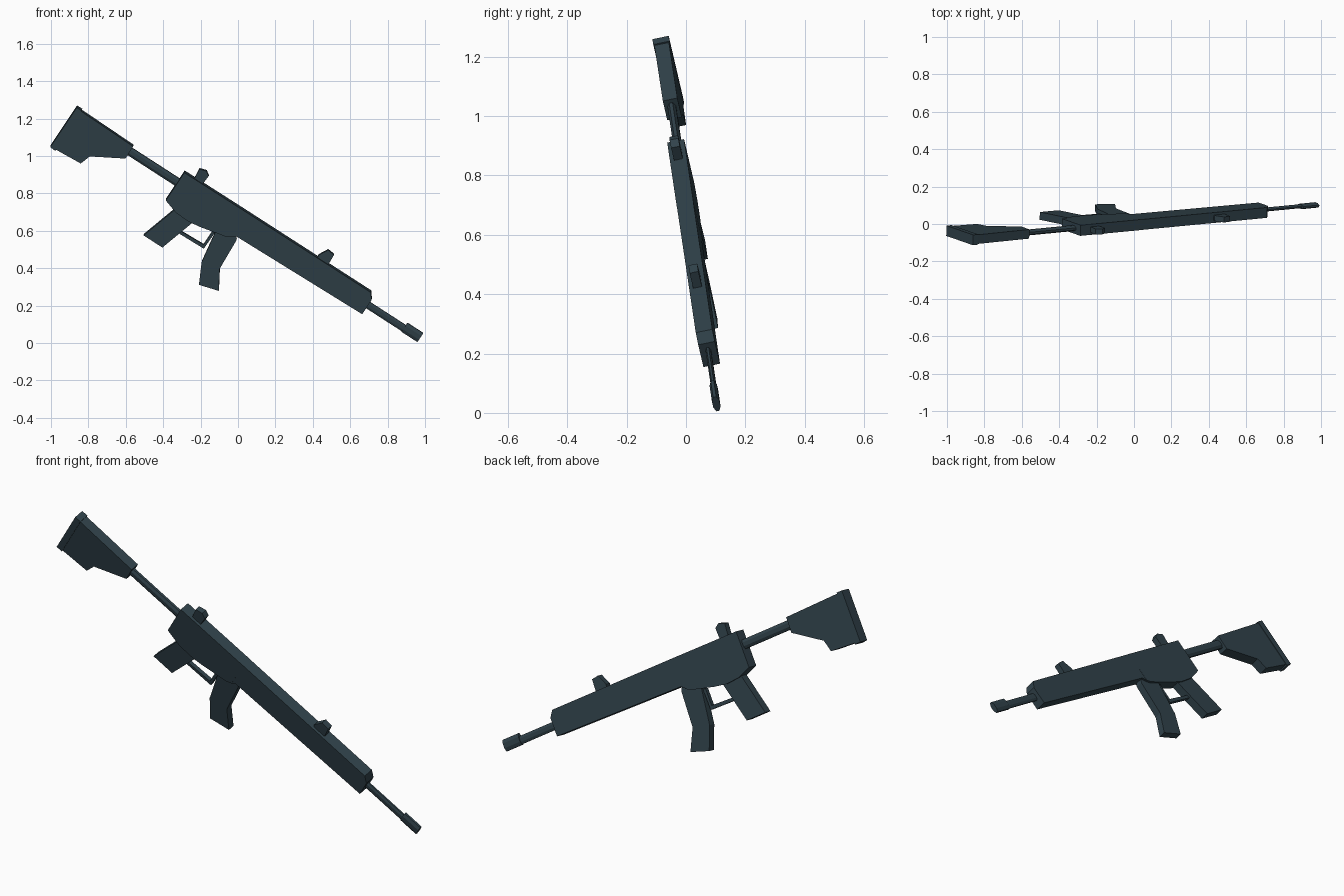
import bpy, bmesh, math
from mathutils import Matrix, Vector

if "Cube" in bpy.data.objects:
    bpy.data.objects.remove(bpy.data.objects["Cube"])

# One flat slate colour for every part
slate = bpy.data.materials.new("dark_slate")
slate.diffuse_color = (0.031, 0.056, 0.071, 1)
slate.use_nodes = True
slate.node_tree.nodes["Principled BSDF"].inputs["Base Color"].default_value = slate.diffuse_color

# Tilted frame: u runs along the barrel, n across the body, w up
u = Vector((0.8375, 0.081, -0.541)).normalized()
n = Vector((0.0367, 0.9785, 0.2035))
n = (n - u * n.dot(u)).normalized()
w = u.cross(n)
frame = Matrix((u, n, w)).transposed().to_4x4()
frame.translation = (0, 0, 0.697)


def finish(bm, name):
    bmesh.ops.recalc_face_normals(bm, faces=bm.faces)
    mesh = bpy.data.meshes.new(name)
    bm.to_mesh(mesh)
    bm.free()
    mesh.materials.append(slate)
    obj = bpy.data.objects.new(name, mesh)
    obj.matrix_world = frame
    bpy.context.collection.objects.link(obj)
    return obj


def plate(name, outline, width):
    """Side profile in (u, w), extruded evenly to both sides."""
    bm = bmesh.new()
    face = bm.faces.new([bm.verts.new((a, -width / 2, b)) for a, b in outline])
    new = bmesh.ops.extrude_face_region(bm, geom=[face])["geom"]
    bmesh.ops.translate(bm, vec=(0, width, 0),
                        verts=[v for v in new if isinstance(v, bmesh.types.BMVert)])
    return finish(bm, name)


def tube(name, start, end, height, width, centre):
    """Eight-sided flattened tube along u."""
    bm = bmesh.new()
    bmesh.ops.create_cone(bm, cap_ends=True, segments=8, radius1=0.5, radius2=0.5, depth=1)
    k = 1 / math.cos(math.pi / 8)
    bm.transform(Matrix.Translation(((start + end) / 2, 0, centre))
                 @ Matrix.Diagonal((end - start, width * k, height * k, 1))
                 @ Matrix.Rotation(math.pi / 2, 4, 'Y')
                 @ Matrix.Rotation(math.pi / 8, 4, 'Z'))
    return finish(bm, name)


# Shoulder stock
plate("butt_plate", [(-1.035, 0.01), (-1.002, 0.01), (-1.002, -0.252), (-1.035, -0.25)], 0.056)
plate("stock", [(-1.003, 0.005), (-0.667, -0.002), (-0.665, -0.08), (-0.831, -0.176),
                (-0.85, -0.235), (-1.003, -0.245)], 0.05)
tube("stock_tube", -0.68, -0.34, 0.046, 0.028, -0.039)

# Body
plate("receiver", [(-0.361, 0.03), (0.04, 0.032), (0.04, -0.125), (0.015, -0.14), (-0.13, -0.172),
                   (-0.2, -0.182), (-0.28, -0.178), (-0.361, -0.152)], 0.058)
plate("handguard", [(0.03, 0.032), (0.828, 0.033), (0.854, 0.0), (0.854, -0.092),
                    (0.06, -0.108), (0.03, -0.13)], 0.057)

# Barrel
tube("barrel", 0.84, 1.1, 0.04, 0.018, -0.038)
tube("muzzle", 1.084, 1.185, 0.058, 0.025, -0.032)

# Sights
plate("rear_sight", [(-0.297, 0.025), (-0.303, 0.088), (-0.266, 0.1), (-0.241, 0.084), (-0.244, 0.025)], 0.03)
plate("front_sight", [(0.49, 0.025), (0.484, 0.045), (0.512, 0.098), (0.553, 0.093), (0.557, 0.025)], 0.03)

# Grip, trigger guard and magazine
plate("grip", [(-0.29, -0.16), (-0.355, -0.379), (-0.235, -0.379), (-0.17, -0.16)], 0.042)
plate("trigger_guard", [(-0.21, -0.252), (-0.06, -0.246), (-0.06, -0.16), (-0.044, -0.16),
                        (-0.046, -0.264), (-0.21, -0.268)], 0.02)
plate("magazine", [(-0.045, -0.15), (-0.016, -0.33), (0.039, -0.442), (0.146, -0.411),
                   (0.084, -0.307), (0.074, -0.127), (0.055, -0.1), (-0.04, -0.12)], 0.037)
